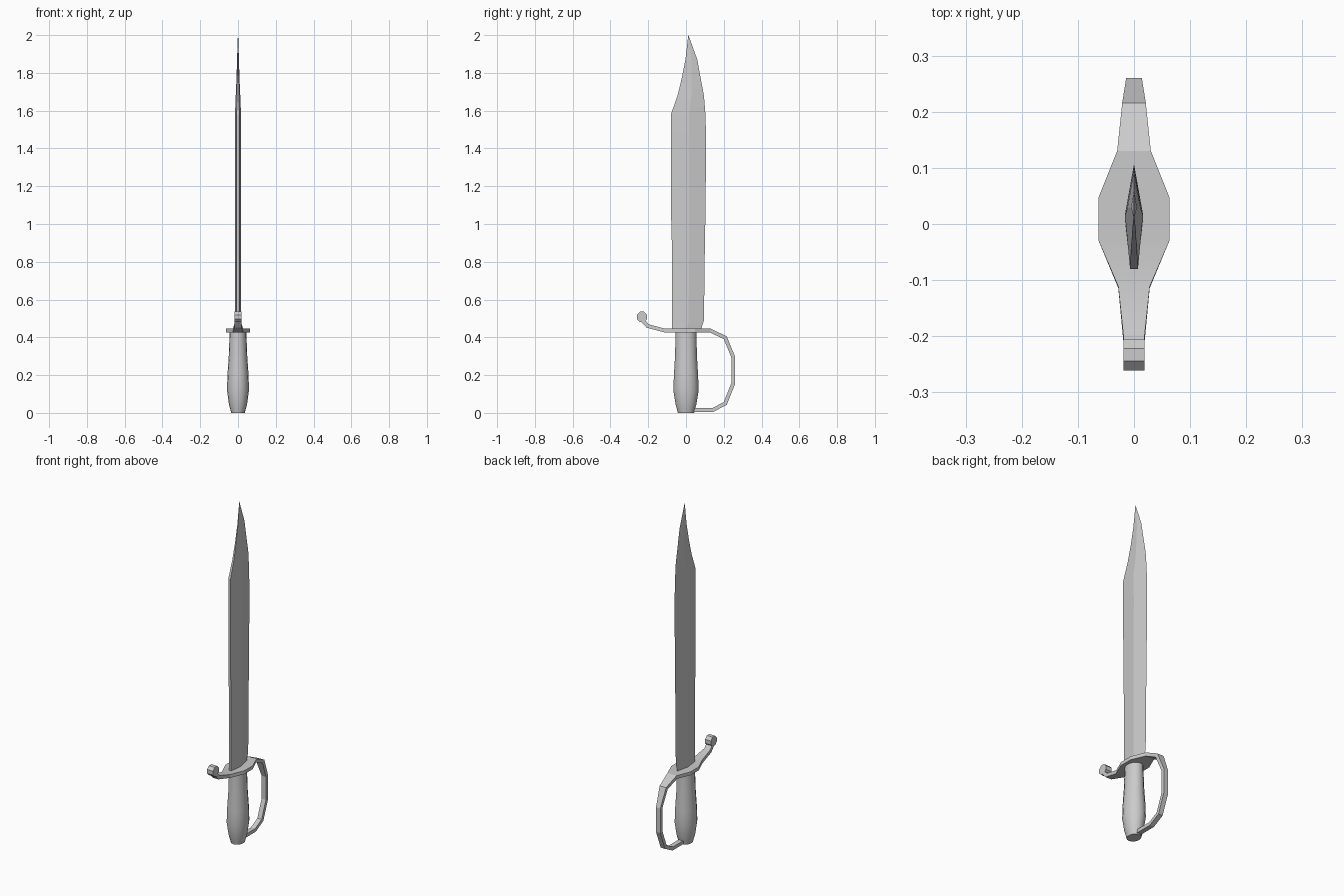
import bpy, bmesh, math
from mathutils import Vector

if "Cube" in bpy.data.objects:
    bpy.data.objects.remove(bpy.data.objects["Cube"], do_unlink=True)

steel = bpy.data.materials.new("grey_steel")
steel.use_nodes = True
steel.diffuse_color = (0.6, 0.6, 0.6, 1)
steel.node_tree.nodes["Principled BSDF"].inputs["Base Color"].default_value = (0.6, 0.6, 0.6, 1)


def loft(name, rings, smooth=30):
    """Skin a list of equal-sized vertex rings and cap both ends."""
    bm = bmesh.new()
    loops = [[bm.verts.new(p) for p in ring] for ring in rings]
    n = len(loops[0])
    for a, b in zip(loops, loops[1:]):
        for i in range(n):
            j = (i + 1) % n
            bm.faces.new((a[i], a[j], b[j], b[i]))
    bm.faces.new(loops[0])
    bm.faces.new(loops[-1])
    bmesh.ops.remove_doubles(bm, verts=bm.verts, dist=1e-5)
    bmesh.ops.recalc_face_normals(bm, faces=bm.faces)
    mesh = bpy.data.meshes.new(name)
    bm.to_mesh(mesh)
    bm.free()
    mesh.materials.append(steel)
    obj = bpy.data.objects.new(name, mesh)
    bpy.context.collection.objects.link(obj)
    bpy.ops.object.select_all(action="DESELECT")
    obj.select_set(True)
    bpy.context.view_layer.objects.active = obj
    bpy.ops.object.shade_smooth_by_angle(angle=math.radians(smooth))
    return obj


# Blade: flat spine, central ridge, sharp edge
# (height, spine y, edge y, thickness factor)
blade_stations = [
    (0.43, -0.074, 0.078, 1), (0.46, -0.074, 0.085, 1), (0.49, -0.074, 0.095, 1),
    (0.90, -0.075, 0.100, 1), (1.00, -0.078, 0.102, 1), (1.43, -0.080, 0.107, 1),
    (1.58, -0.080, 0.103, 1), (1.68, -0.045, 0.095, 0.75), (1.77, -0.023, 0.078, 0.5),
    (1.87, -0.003, 0.060, 0.32), (2.0, 0.012, 0.013, 0.05),
]
rings = []
for z, back, edge, t in blade_stations:
    ridge = back + 0.52 * (edge - back)
    rings.append([(-0.007 * t, back, z), (0.007 * t, back, z), (0.016 * t, ridge, z),
                  (0, edge, z), (-0.016 * t, ridge, z)])
loft("blade", rings, 10)

# Grip: oval turned handle, (height, half width, half depth)
grip_profile = [
    (0.0, 0.036, 0.043), (0.02, 0.041, 0.048), (0.045, 0.048, 0.055),
    (0.12, 0.058, 0.067), (0.20, 0.056, 0.064), (0.30, 0.049, 0.058),
    (0.43, 0.044, 0.055),
]
SIDES = 16
loft("grip", [[(rx * math.cos(a), ry * math.sin(a), z)
               for a in (math.tau * i / SIDES for i in range(SIDES))]
              for z, rx, ry in grip_profile], 35)

# Guard and knuckle bow: one strip, (y, z, half width)
strip = [
    (-0.230, 0.490, 0.019), (-0.203, 0.460, 0.019), (-0.113, 0.436, 0.028),
    (-0.030, 0.436, 0.063), (0.048, 0.436, 0.063), (0.128, 0.436, 0.030),
    (0.208, 0.398, 0.021), (0.250, 0.295, 0.014), (0.250, 0.155, 0.014),
    (0.208, 0.050, 0.014), (0.143, 0.016, 0.014), (0.030, 0.016, 0.014),
]
points = [Vector((0, y, z)) for y, z, w in strip]
rings = []
for i, p in enumerate(points):
    before = (p - points[i - 1]).normalized() if i else None
    after = (points[i + 1] - p).normalized() if i + 1 < len(points) else before
    before = before or after
    along = (before + after).normalized()
    offset = Vector((0, -along.z, along.y)) * 0.010 / along.dot(after)
    side = Vector((strip[i][2], 0, 0))
    rings.append([p + side + offset, p - side + offset, p - side - offset, p + side - offset])
loft("guard_and_knuckle_bow", rings, 15)

# Rolled end of the guard
loft("guard_curl", [[(x, -0.233 + 0.030 * math.cos(a), 0.508 + 0.030 * math.sin(a))
                     for a in (math.tau * (i + 0.5) / 8 for i in range(8))]
                    for x in (-0.019, 0.019)], 15)
